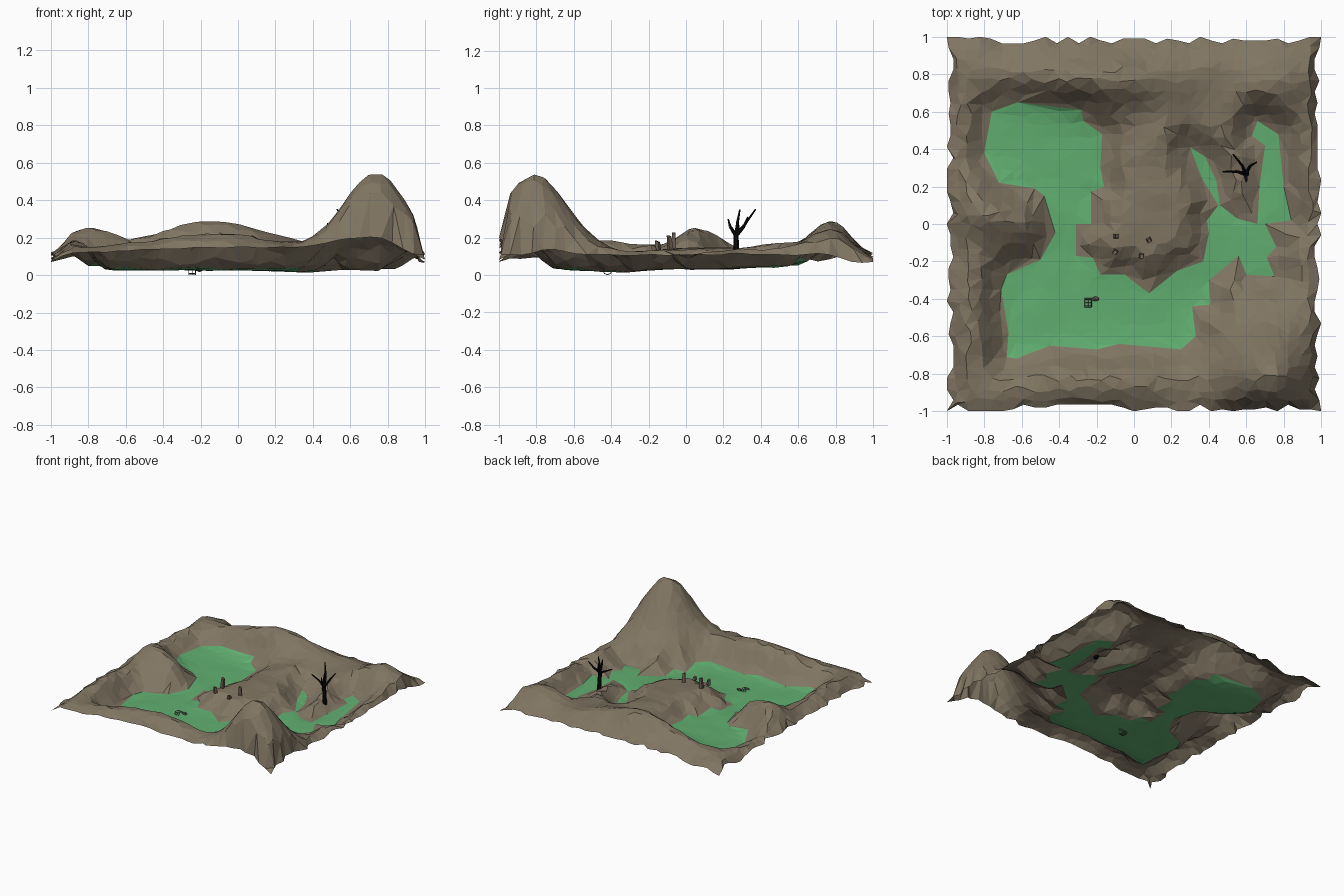
import bpy, bmesh, math, random
from mathutils import Vector, Matrix, Euler, noise
from mathutils.geometry import delaunay_2d_cdt

random.seed(4)
cube = bpy.data.objects.get("Cube")
if cube:
    bpy.data.objects.remove(cube, do_unlink=True)


def make_material(name, rgb):
    mat = bpy.data.materials.new(name)
    mat.use_nodes = True
    colour = (*rgb, 1)
    mat.diffuse_color = colour
    for node in mat.node_tree.nodes:
        if node.type == 'BSDF_PRINCIPLED':
            node.inputs["Base Color"].default_value = colour
    return mat


earth = make_material("earth brown", (.22, .18, .125))
grass = make_material("marsh green", (.12, .43, .165))
bark = make_material("burnt bark", (.003, .003, .003))
stone = make_material("weathered stone", (.15, .115, .085))


def add_mesh(name, bm, mat):
    mesh = bpy.data.meshes.new(name)
    bm.to_mesh(mesh)
    bm.free()
    mesh.materials.append(mat)
    obj = bpy.data.objects.new(name, mesh)
    bpy.context.collection.objects.link(obj)
    return obj


def rod(bm, a, b, r1, r2, sides=5):
    a, b = Vector(a), Vector(b)
    turn = (b - a).to_track_quat('Z', 'Y').to_matrix().to_4x4()
    bmesh.ops.create_cone(bm, cap_ends=True, segments=sides, radius1=r1, radius2=r2,
                          depth=(b - a).length,
                          matrix=Matrix.Translation((a + b) / 2) @ turn)


# Outlines of the low green ground, in hundredths
west_marsh = [(-76, 60), (-62, 65), (-28, 61), (-27, 55), (-17, 48), (-18, 30), (-16, 20),
              (-23, 17), (-23, 0), (-31, 0), (-31, -17), (-22, -18), (-18, -27), (-5, -27),
              (8, -37), (23, -25), (37, -20), (40, -30), (41, -43), (31, -44), (33, -60),
              (25, -67), (-8, -64), (-20, -67), (-45, -65), (-63, -72), (-68, -71),
              (-67, -58), (-71, -35), (-68, -27), (-50, -19), (-42, -5), (-48, 15),
              (-53, 19), (-72, 22), (-80, 38)]
east_marsh = [(37, -20), (40, -5), (39, 2), (45, 10), (36, 25), (30, 41), (38, 36), (44, 23),
              (46, 10), (55, 3), (66, 0), (67, 20), (70, 42), (63, 47), (66, 55), (77, 48),
              (80, 20), (84, 2), (70, 0), (76, -12), (71, -18), (75, -28), (60, -27),
              (56, -17), (40, -30)]
marshes = [[Vector((x, y)) / 100 for x, y in m][::-1] for m in (west_marsh, east_marsh)]


def inside(p, poly):
    hit = False
    for a, b in zip(poly, poly[1:] + poly[:1]):
        if (a.y > p.y) != (b.y > p.y):
            if p.x < a.x + (b.x - a.x) * (p.y - a.y) / (b.y - a.y):
                hit = not hit
    return hit


def in_marsh(p):
    return any(inside(p, m) for m in marshes)


def shore_distance(p):
    best = 9
    for poly in marshes:
        for a, b in zip(poly, poly[1:] + poly[:1]):
            d = b - a
            t = max(0, min(1, (p - a).dot(d) / d.length_squared))
            best = min(best, (p - a - d * t).length)
    return best


def ease(t):
    t = max(0, min(1, t))
    return t * t * (3 - 2 * t)


# Hills: centre, spread in x and y, height
hills = [(.735, -.81, .17, .175, .42),   # tall peak
         (-.15, .77, .28, .1, .135),     # back ridge
         (.78, .76, .12, .1, .1),        # back right hill
         (-.82, .09, .11, .12, .1),      # west hill
         (-.65, .02, .11, .07, .06),     # west spur
         (-.87, -.5, .07, .25, .06),     # west rim
         (-.15, -.85, .34, .09, .095),   # front rim
         (.18, .48, .07, .12, .02),      # inner mound
         (.57, .3, .08, .12, -.025),     # tree hollow
         (0, -.08, .18, .16, .015),      # stone knoll
         (.35, -.38, .15, .15, -.012)]   # marsh hollow


def ground(p):
    wet = in_marsh(p)
    dist = 0 if wet else shore_distance(p)
    z = .025 + .025 * max(0, p.y + .35) + .1 * ease(dist / .16)
    for x, y, sx, sy, h in hills:
        z += h * math.exp(-((p.x - x) / sx) ** 2 / 2 - ((p.y - y) / sy) ** 2 / 2)
    z += (.004 if wet else .014) * noise.noise(Vector((p.x * 7, p.y * 7, .5)))
    # Lip: low at the corners, higher along the front and beside the peak
    along = 1 - min(abs(p.x), abs(p.y)) ** 4
    lip = .07 + .04 * along + .35 * max(0, z - .16)
    if p.y < -.9:
        lip += .05 * along
    lip += .04 * noise.noise(Vector((p.x * 5, p.y * 5, 3)))
    lip = min(lip, z)
    # Steep drop at the front and right, gentler at the left and back
    fall = min((1 - p.x) / .06, (1 + p.x) / .1, (1 + p.y) / .06, (1 - p.y) / .16, 1)
    return max(.01, lip + (z - lip) * max(0, fall))


# Terrain sheet: scattered grid points joined with the marsh outlines
count = 34
cell = 2 / count
points, edges = [], []
for poly in marshes:
    start, n = len(points), len(poly)
    points += poly
    edges += [(start + i, start + (i + 1) % n) for i in range(n)]
for i in range(count + 1):
    for j in range(count + 1):
        p = Vector((i * cell - 1, j * cell - 1))
        if 0 < i < count and 0 < j < count:
            p += Vector((random.uniform(-.3, .3), random.uniform(-.3, .3))) * cell
        if shore_distance(p) > .02:
            points.append(p)
flat, _, faces, *_ = delaunay_2d_cdt(points, edges, [], 0, 1e-5)
coords = []
for p in flat:
    p = Vector((p[0], p[1]))
    z = ground(p)
    # Ragged border
    on_x, on_y = abs(p.x) > .999, abs(p.y) > .999
    if on_x != on_y:
        pull = 1 - random.choice((0, .01, .02, .035))
        p = Vector((p.x * pull, p.y)) if on_x else Vector((p.x, p.y * pull))
    coords.append((p.x, p.y, z))
mesh = bpy.data.meshes.new("terrain")
mesh.from_pydata(coords, [], [tuple(f) for f in faces])
mesh.materials.append(earth)
mesh.materials.append(grass)
for f in mesh.polygons:
    f.material_index = int(in_marsh(f.center.to_2d()))
mesh.update()
terrain = bpy.data.objects.new("terrain", mesh)
bpy.context.collection.objects.link(terrain)

# Dead tree: trunk, tall leader and bent side branches
bm = bmesh.new()
fork = Vector((.595, .267, .21))
rod(bm, (.6, .27, .05), fork, .018, .014, 6)
branches = [((.58, .31, .265), (.53, .372, .352)),
            ((.59, .275, .28), (.595, .288, .35)),
            ((.55, .28, .235), (.475, .28, .275)),
            ((.6, .235, .26), (.6, .225, .3)),
            ((.62, .31, .26), (.655, .33, .31))]
for elbow, tip in branches:
    rod(bm, fork, elbow, .012, .008)
    rod(bm, elbow, tip, .008, .004)
add_mesh("dead_tree", bm, bark)

# Standing stones on the central knoll
stones = [(-.095, -.065, .085), (.08, -.085, .075), (-.1, -.15, .05), (.04, -.17, .03)]
for k, (x, y, tall) in enumerate(stones):
    bm = bmesh.new()
    bmesh.ops.create_cube(bm, size=1)
    for v in bm.verts:
        taper = .75 if v.co.z > 0 else 1
        v.co = Vector((v.co.x * .026 * taper, v.co.y * .024 * taper, (v.co.z + .35) * tall))
        if v.co.z > 0 and v.co.x > 0:
            v.co.z -= .008
    lean = Euler((.1 * (k % 2), .08 * (1 - k), k * .5)).to_matrix().to_4x4()
    place = Matrix.Translation((x, y, ground(Vector((x, y))) + .01))
    bm.transform(place @ lean)
    add_mesh(f"standing_stone_{k + 1}", bm, stone)

# Half-sunk slatted drum: hoops joined by slats
bm = bmesh.new()
radius, steps, half = .024, 8, Vector((.018, 0, 0))
ring = [Vector((0, math.cos(a), math.sin(a))) * radius
        for a in (math.tau * i / steps for i in range(steps))]
middle = Vector((-.245, -.42, radius + .002))
for shift in (middle - half, middle, middle + half):
    for a, b in zip(ring, ring[1:] + ring[:1]):
        rod(bm, a + shift, b + shift, .002, .002, 4)
for a in ring:
    rod(bm, middle + a - half, middle + a + half, .002, .002, 4)
add_mesh("sunken_drum", bm, stone)

# Broken piece beside the drum
bm = bmesh.new()
bmesh.ops.create_icosphere(bm, subdivisions=1, radius=.02,
                           matrix=Matrix.Translation((-.205, -.4, .03)) @ Matrix.Diagonal((1.1, .7, .7, 1)))
add_mesh("drum_fragment", bm, stone)
